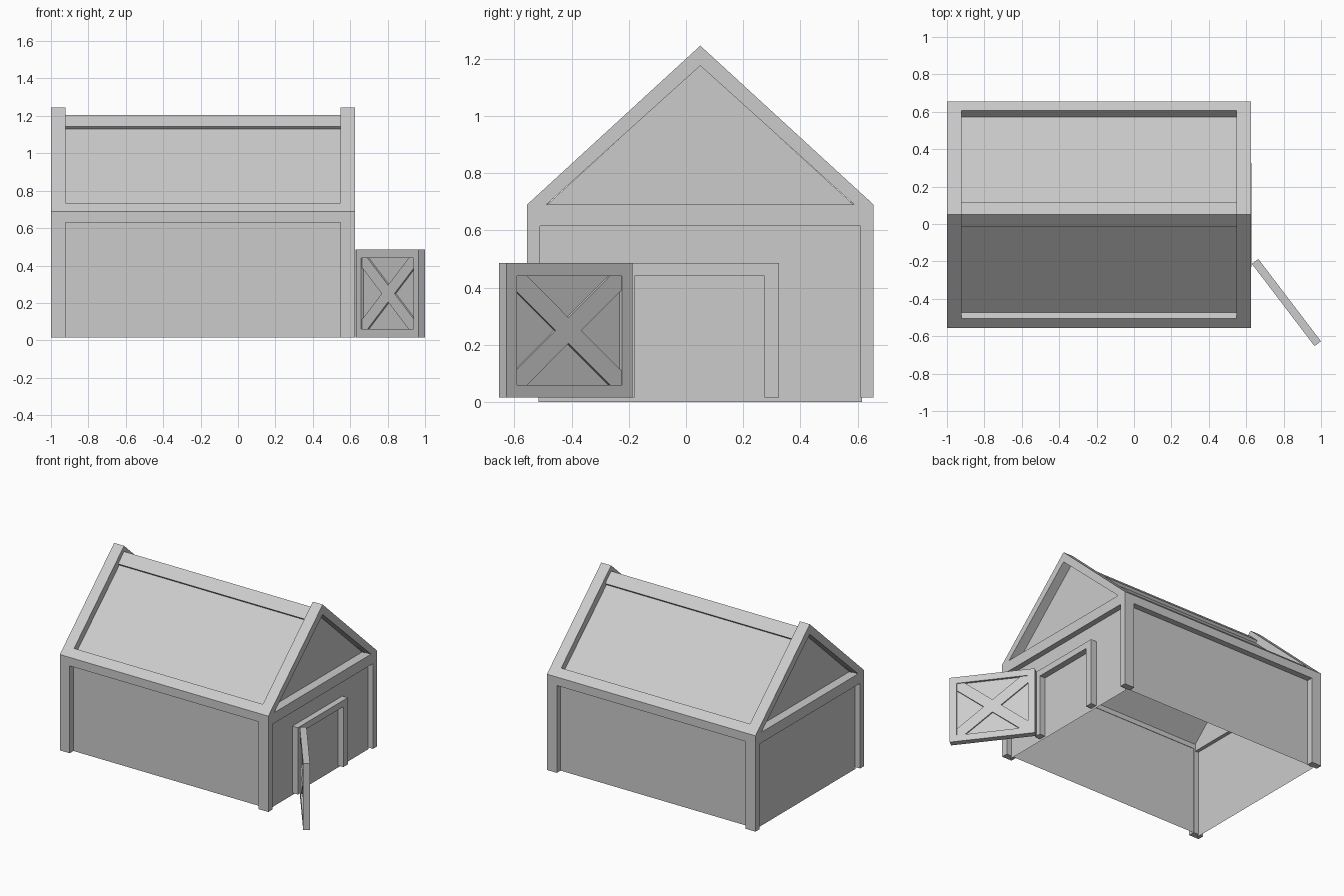
import bpy, bmesh
from math import atan2
from mathutils import Matrix

if "Cube" in bpy.data.objects:
    bpy.data.objects.remove(bpy.data.objects["Cube"])

CY = 0.05                       # y of the ridge
X0, X1 = -1.0, 0.625            # outer ends of the barn
TX = 0.077                      # width of end trim along x
BASE = 0.015
SLOPE = (1.245 - 0.69) / 0.605
ROOF_TOP = 1.178


def finish(name, bm):
    me = bpy.data.meshes.new(name)
    bm.to_mesh(me)
    bm.free()
    ob = bpy.data.objects.new(name, me)
    bpy.context.collection.objects.link(ob)
    return ob


def prism(name, pts, x0, x1, matrix=None):
    """Extrude a (y, z) outline along x."""
    bm = bmesh.new()
    face = bm.faces.new([bm.verts.new((x0, y, z)) for y, z in pts])
    ext = bmesh.ops.extrude_face_region(bm, geom=[face])
    verts = [g for g in ext["geom"] if isinstance(g, bmesh.types.BMVert)]
    bmesh.ops.translate(bm, verts=verts, vec=(x1 - x0, 0, 0))
    bmesh.ops.recalc_face_normals(bm, faces=bm.faces)
    if matrix:
        bm.transform(matrix)
    return finish(name, bm)


def sheet(name, pts):
    """Single flat panel."""
    bm = bmesh.new()
    bm.faces.new([bm.verts.new(p) for p in pts])
    return finish(name, bm)


def rect(y0, y1, z0, z1):
    return [(y0, z0), (y1, z0), (y1, z1), (y0, z1)]


def mirrored(half):
    """Outline given as (distance from ridge, z), bottom to apex, both sides."""
    left = [(CY - d, z) for d, z in half]
    right = [(CY + d, z) for d, z in reversed(half) if d > 0]
    return left + right


# Gable end trim, cross beams and end walls
outer = mirrored([(0.605, BASE), (0.605, 0.69), (0, 1.245)])
inner = mirrored([(0.56, BASE), (0.56, 0.67), (0, 1.175)])
for side, end, s in (("left", X0, 1), ("right", X1, -1)):
    prism(f"{side}_gable_trim", outer + inner[::-1], end, end + s * TX)
    prism(f"{side}_gable_beam", rect(CY - 0.56, CY + 0.56, 0.615, 0.69), end, end + s * 0.065)
    low, up = end + s * 0.04, end + s * 0.065
    wall = [(low, y, z) for y, z in rect(CY - 0.565, CY + 0.565, 0, 0.66)]
    peak = [(up, y, z) for y, z in mirrored([(0.54, 0.685), (0, ROOF_TOP)])]
    sheet(f"{side}_end_wall", wall if s < 0 else wall[::-1])
    sheet(f"{side}_gable_panel", peak[::-1] if s < 0 else peak)

# Long walls, roof panels and eave beams
IN0, IN1 = X0 + TX, X1 - TX
W0, W1 = X0 + 0.04, X1 - 0.04
for side, s in (("front", -1), ("back", 1)):
    y = CY + s * 0.563
    ez = ROOF_TOP - 0.563 * SLOPE
    wall = [(W0, y, BASE), (W1, y, BASE), (W1, y, ez), (W0, y, ez)]
    roof = [(W0, y, ez), (W1, y, ez), (W1, CY, ROOF_TOP), (W0, CY, ROOF_TOP)]
    sheet(f"{side}_wall", wall if s < 0 else wall[::-1])
    sheet(f"{side}_roof", roof if s < 0 else roof[::-1])
    eave = [(0.605, 0.63), (0.605, 0.69), (0.556, 0.735), (0.523, 0.699), (0.56, 0.664), (0.56, 0.63)]
    prism(f"{side}_eave_beam", [(CY + s * d, z) for d, z in eave], IN0, IN1)

# Ridge cap
cap_top = mirrored([(0.067, 1.205 - 0.067 * SLOPE), (0, 1.205)])
cap_low = mirrored([(0.053, ROOF_TOP - 0.053 * SLOPE), (0, ROOF_TOP)])
prism("ridge_cap", cap_top + cap_low[::-1], IN0, IN1)

# Doorway surround
prism("doorway_frame",
      [(-0.23, BASE), (-0.23, 0.485), (0.325, 0.485), (0.325, BASE),
       (0.275, BASE), (0.275, 0.44), (-0.18, 0.44), (-0.18, BASE)], W1, 0.628)

# Open door, built flat around its centre and swung outwards
H, V, T, F = 0.2765, 0.235, 0.0215, 0.045
swing = Matrix.Translation((0.815, -0.42, 0.25)) @ Matrix.Rotation(atan2(-0.606, -0.796), 4, "Z")
w, h = H - F, V - F
for s, stile, rail in ((-1, "hinge_stile", "bottom_rail"), (1, "outer_stile", "top_rail")):
    prism(f"door_{stile}", rect(*sorted((s * H, s * w)), -V, V), -T, T, swing)
    prism(f"door_{rail}", rect(-w, w, *sorted((s * V, s * h))), -T, T, swing)
prism("door_panel", rect(-w, w, -h, h), -0.006, 0.006, swing)

# Crossed braces as one X outline
a = b = 0.05
xi = w - (2 * w - a) * (h - b) / (2 * h - b)
zi = h - (2 * h - b) * (w - a) / (2 * w - a)
top = [(-w, h - b), (-w, h), (-w + a, h), (0, zi), (w - a, h), (w, h), (w, h - b), (xi, 0)]
cross = top + [(-y, -z) for y, z in top]
prism("door_cross_brace", cross, -0.016, 0.016, swing)
